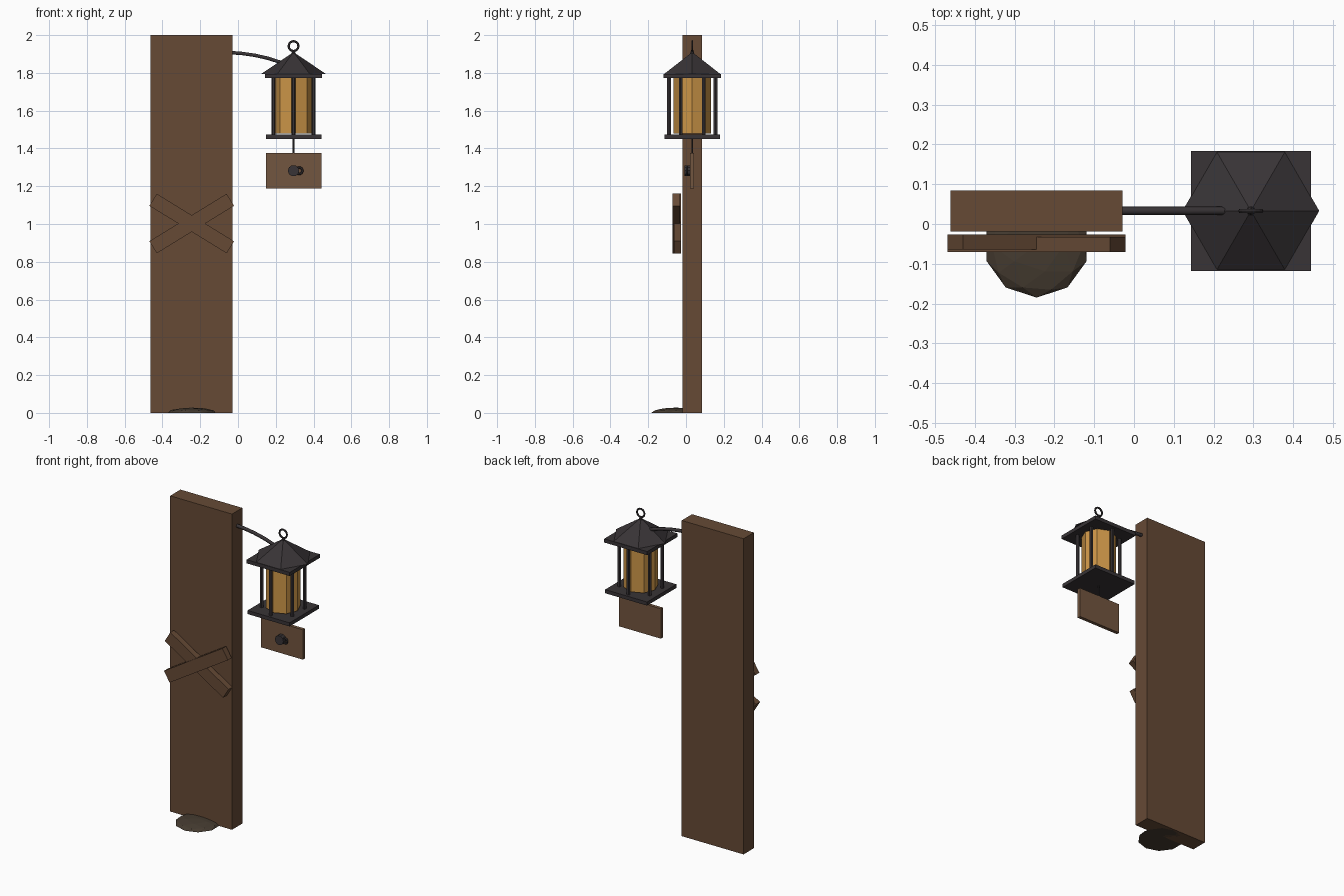
import bpy, bmesh, math
from mathutils import Matrix, Vector

if "Cube" in bpy.data.objects:
    bpy.data.objects.remove(bpy.data.objects["Cube"])


def material(name, rgb):
    m = bpy.data.materials.new(name)
    m.diffuse_color = (*rgb, 1)
    m.use_nodes = True
    m.node_tree.nodes["Principled BSDF"].inputs["Base Color"].default_value = m.diffuse_color
    return m


WOOD = material("wood", (0.133, 0.068, 0.036))
SIGN = material("sign_wood", (0.17, 0.092, 0.05))
METAL = material("dark_iron", (0.040, 0.034, 0.037))
GLASS = material("amber_glass", (0.60, 0.30, 0.064))
STONE = material("stone", (0.06, 0.044, 0.03))


def finish(name, bm, mat):
    bmesh.ops.recalc_face_normals(bm, faces=bm.faces)
    mesh = bpy.data.meshes.new(name)
    bm.to_mesh(mesh)
    bm.free()
    mesh.materials.append(mat)
    ob = bpy.data.objects.new(name, mesh)
    bpy.context.collection.objects.link(ob)
    return ob


def box(name, lo, hi, mat, tilt=0):
    lo, hi = Vector(lo), Vector(hi)
    bm = bmesh.new()
    bmesh.ops.create_cube(bm, size=1, matrix=Matrix.Diagonal((*(hi - lo), 1)))
    ob = finish(name, bm, mat)
    ob.location = (lo + hi) / 2
    ob.rotation_euler.y = tilt
    return ob


def prism(name, centre, r1, r2, height, sides, mat, turn=0, lie=0):
    # cone or cylinder, first vertex on +x before turning
    bm = bmesh.new()
    bmesh.ops.create_cone(bm, cap_ends=True, segments=sides, radius1=r1,
                          radius2=r2, depth=height)
    v = max(bm.verts, key=lambda p: p.co.x + p.co.y * 0.001)
    start = math.atan2(v.co.y, v.co.x)
    bm.transform(Matrix.Rotation(lie, 4, 'X') @ Matrix.Rotation(turn - start, 4, 'Z'))
    ob = finish(name, bm, mat)
    ob.location = centre
    return ob


def ring(name, centre, major, minor, mat):
    bpy.ops.mesh.primitive_torus_add(major_segments=16, minor_segments=6,
                                     major_radius=major, minor_radius=minor,
                                     location=centre, rotation=(math.pi / 2, 0, 0))
    ob = bpy.context.object
    ob.name = name
    ob.data.materials.append(mat)


# Post and crossed planks
PX = -0.245
box("post", (-0.462, -0.019, 0), (-0.029, 0.084, 2), WOOD)
for name, y0, y1, s in (("back_plank", -0.064, -0.026, 1), ("front_plank", -0.071, -0.033, -1)):
    box(name, (PX - 0.24, y0, 0.965), (PX + 0.24, y1, 1.04), WOOD, s * math.radians(31.6))

# Flat stone at the foot: lower half of a squashed icosphere cut away
bm = bmesh.new()
bmesh.ops.create_icosphere(bm, subdivisions=2, radius=1)
cut = bmesh.ops.bisect_plane(bm, geom=bm.verts[:] + bm.edges[:] + bm.faces[:], dist=1e-4,
                             plane_co=(0, 0, 0), plane_no=(0, 0, 1), clear_inner=True)
bmesh.ops.holes_fill(bm, edges=[e for e in bm.edges if e.is_boundary])
v = max((p for p in bm.verts if abs(p.co.z) < 0.01), key=lambda p: -p.co.y)
bm.transform(Matrix.Diagonal((0.132, 0.132, 0.028, 1)) @
             Matrix.Rotation(-math.pi / 2 - math.atan2(v.co.y, v.co.x), 4, 'Z'))
finish("foot_stone", bm, STONE).location = (PX, -0.053, 0)

# Curved arm from post to lantern
LX, LY = 0.294, 0.033
curve = bpy.data.curves.new("arm_path", 'CURVE')
curve.dimensions = '3D'
curve.bevel_depth = 0.0105
curve.bevel_resolution = 1
curve.use_fill_caps = True
spline = curve.splines.new('POLY')
path = [(-0.05, 1.908), (0.02, 1.903), (0.09, 1.893), (0.16, 1.877), (0.235, 1.853)]
spline.points.add(len(path) - 1)
for p, (x, z) in zip(spline.points, path):
    p.co = (x, LY, z, 1)
curve.materials.append(METAL)
bpy.context.collection.objects.link(bpy.data.objects.new("arm", curve))

# Lantern roof, plates, glass and bars
prism("roof", (LX, LY, 1.848), 0.172, 0.012, 0.108, 6, METAL)
for name, h, z0, z1 in (("top_plate", 0.151, 1.772, 1.795), ("base_plate", 0.147, 1.45, 1.473)):
    box(name, (LX - h, LY - h, z0), (LX + h, LY + h, z1), METAL)
prism("glass", (LX, LY, 1.628), 0.1, 0.1, 0.296, 8, GLASS)
for i in range(6):
    a = math.radians(90 + 60 * i)
    prism(f"lantern_bar_{i + 1}", (LX + 0.123 * math.cos(a), LY + 0.123 * math.sin(a), 1.622),
          0.011, 0.011, 0.31, 6, METAL)

# Top ring and its neck
prism("ring_neck", (LX, LY, 1.905), 0.014, 0.006, 0.03, 8, METAL)
ring("top_ring", (LX, LY, 1.942), 0.026, 0.006, METAL)

# Hanging sign with knob and small ring
prism("sign_rod", (LX, LY, 1.41), 0.005, 0.005, 0.1, 6, METAL)
box("sign", (LX - 0.147, 0.021, 1.188), (LX + 0.147, 0.042, 1.377), SIGN)
prism("sign_knob", (LX, 0.007, 1.282), 0.03, 0.03, 0.03, 10, METAL, lie=math.pi / 2)
ring("sign_ring", (LX + 0.03, 0.006, 1.282), 0.017, 0.006, METAL)
